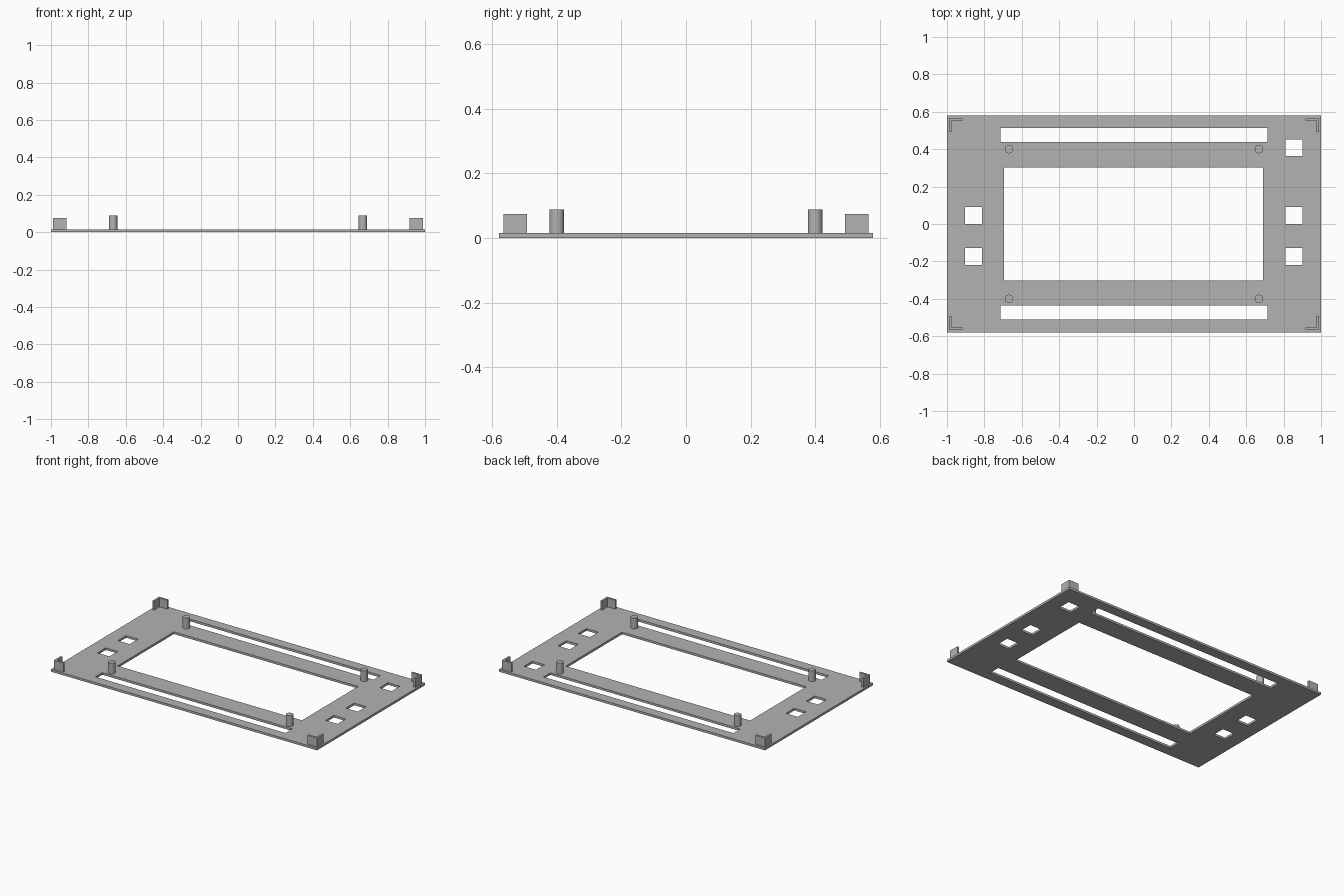
import bpy
import bmesh
import math

cube = bpy.data.objects.get("Cube")
if cube:
    bpy.data.objects.remove(cube, do_unlink=True)

grey = bpy.data.materials.new("plain grey")
grey.use_nodes = True
colour = (0.45, 0.45, 0.45, 1)
grey.diffuse_color = colour
grey.node_tree.nodes["Principled BSDF"].inputs["Base Color"].default_value = colour

THICK = 0.015


def rect(x0, x1, y0, y1):
    return [(x0, y0), (x1, y0), (x1, y1), (x0, y1)]


def extrude_outlines(name, outlines, z0, z1):
    """Fill closed outlines (inner ones become holes) and extrude from z0 to z1."""
    curve = bpy.data.curves.new(name, "CURVE")
    curve.dimensions = "2D"
    curve.fill_mode = "BOTH"
    curve.extrude = (z1 - z0) / 2
    for outline in outlines:
        spline = curve.splines.new("POLY")
        spline.points.add(len(outline) - 1)
        for point, (x, y) in zip(spline.points, outline):
            point.co = (x, y, 0, 1)
        spline.use_cyclic_u = True
    source = bpy.data.objects.new(name + "_outline", curve)
    bpy.context.collection.objects.link(source)
    bpy.context.view_layer.update()
    graph = bpy.context.evaluated_depsgraph_get()
    mesh = bpy.data.meshes.new_from_object(source.evaluated_get(graph))
    bpy.data.objects.remove(source, do_unlink=True)

    # Weld the caps to the walls
    bm = bmesh.new()
    bm.from_mesh(mesh)
    bmesh.ops.remove_doubles(bm, verts=bm.verts, dist=0.0001)
    bmesh.ops.translate(bm, verts=bm.verts, vec=(0, 0, (z0 + z1) / 2))
    bmesh.ops.recalc_face_normals(bm, faces=bm.faces)
    for face in bm.faces:
        face.smooth = False
    bm.to_mesh(mesh)
    bm.free()
    mesh.materials.clear()
    mesh.materials.append(grey)
    obj = bpy.data.objects.new(name, mesh)
    bpy.context.collection.objects.link(obj)
    return obj


# Face plate with screen window, long slots and square button holes
holes = [rect(-0.694, 0.691, -0.301, 0.303)]
for y in (-0.473, 0.475):
    holes.append(rect(-0.715, 0.713, y - 0.0375, y + 0.0375))
for x, y in ((-0.859, 0.045), (-0.859, -0.173),
             (0.855, 0.408), (0.855, 0.045), (0.855, -0.173)):
    h = 0.045
    holes.append(rect(x - h, x + h, y - h, y + h))
extrude_outlines("face_plate", [rect(-1, 1, -0.58, 0.58)] + holes, 0, THICK)

# Corner brackets and mounting posts, mirrored to all four corners
X, Y, LEG, WALL = 0.989, 0.565, 0.072, 0.014
corner = [(X, Y), (X - LEG, Y), (X - LEG, Y - WALL), (X - WALL, Y - WALL),
          (X - WALL, Y - LEG), (X, Y - LEG)]
POST_TOP = 0.088
for sx, side in ((-1, "right"), (1, "left")):
    for sy, end in ((-1, "front"), (1, "back")):
        outline = [(sx * x, sy * y) for x, y in corner]
        extrude_outlines(f"corner_bracket_{end}_{side}", [outline], THICK - 0.002, 0.075)

        base = THICK - 0.002
        bpy.ops.mesh.primitive_cylinder_add(
            vertices=32, radius=0.0225, depth=POST_TOP - base,
            location=(sx * 0.668, sy * 0.4, (POST_TOP + base) / 2))
        post = bpy.context.object
        post.name = f"mounting_post_{end}_{side}"
        post.data.materials.append(grey)
        bpy.ops.object.shade_smooth_by_angle(angle=math.radians(30))
